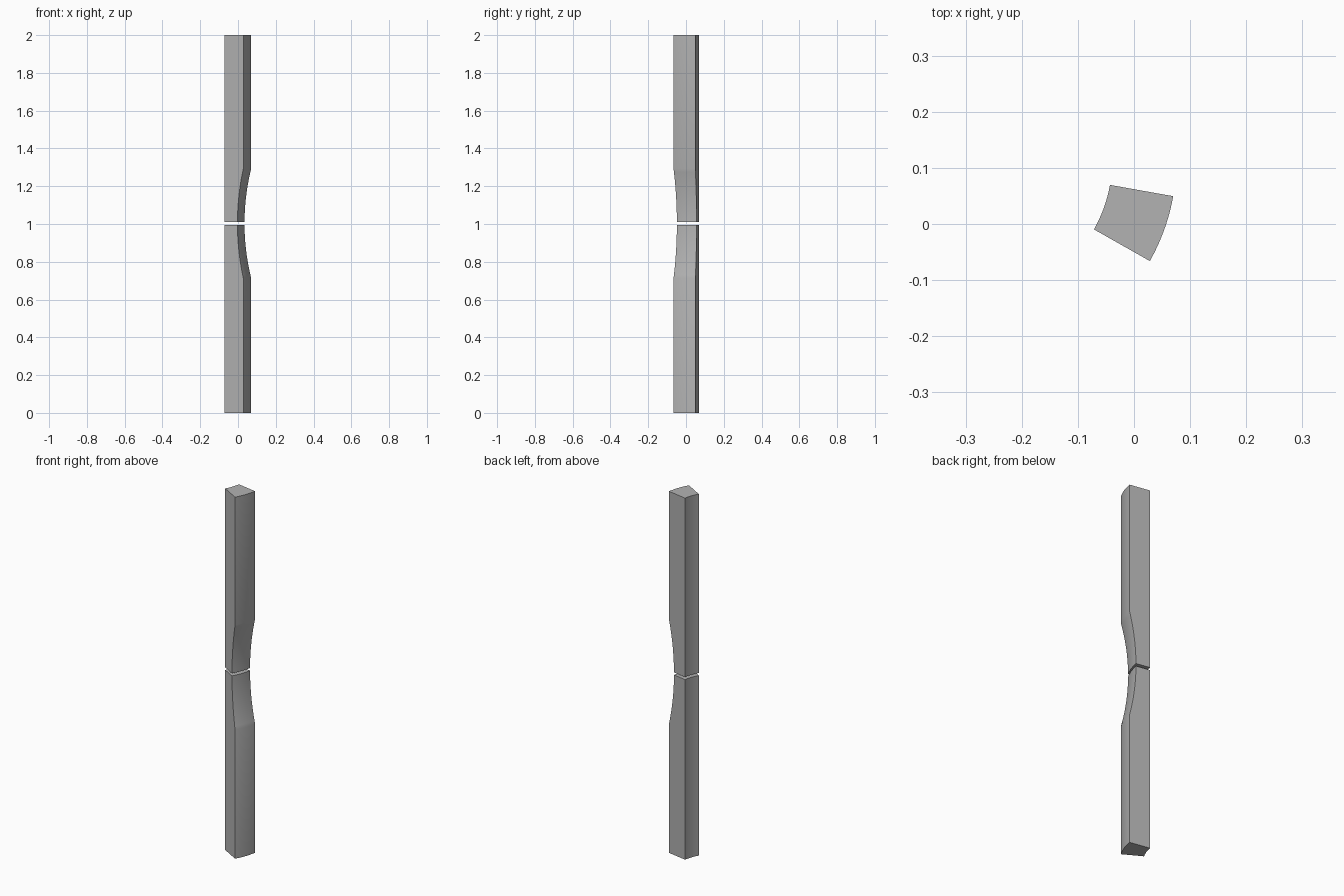
import bpy, bmesh
from math import sin, cos, radians, sqrt

cube = bpy.data.objects.get("Cube")
if cube:
    bpy.data.objects.remove(cube, do_unlink=True)

grey = bpy.data.materials.new("plain grey")
grey.use_nodes = True
COLOUR = (0.45, 0.45, 0.45, 1)
grey.diffuse_color = COLOUR
grey.node_tree.nodes["Principled BSDF"].inputs["Base Color"].default_value = COLOUR

# Ring-segment cross-section
CX, CY = -0.289, 0.1135
R_IN, R_OUT = 0.25, 0.3645
ANGLE_FROM, ANGLE_TO = radians(-29.5), radians(-10.1)
ARC_STEPS = 12

# Shallow circular scoop in the outer face, around the gap
MID, HALF, DEPTH = 1.003, 0.29, 0.036
SCOOP_R = (HALF ** 2 + DEPTH ** 2) / (2 * DEPTH)
SCOOP_STEPS = 16


def outer_radius(z):
    d = z - MID
    return min(R_OUT, R_OUT - DEPTH + SCOOP_R - sqrt(SCOOP_R ** 2 - d * d))


def bar(name, z_end, z_gap):
    """Sweep an (r, z) outline around the ring axis and cap both sides."""
    z_scoop = MID + HALF * (1 if z_end > MID else -1)
    zs = [z_end] + [z_scoop + (z_gap - z_scoop) * i / SCOOP_STEPS
                    for i in range(SCOOP_STEPS + 1)]
    outline = [(R_IN, z_gap), (R_IN, z_end)] + [(outer_radius(z), z) for z in zs]

    bm = bmesh.new()
    loops = []
    for i in range(ARC_STEPS + 1):
        a = ANGLE_FROM + (ANGLE_TO - ANGLE_FROM) * i / ARC_STEPS
        loops.append([bm.verts.new((CX + r * cos(a), CY + r * sin(a), z))
                      for r, z in outline])
    n = len(outline)
    for p, q in zip(loops, loops[1:]):
        for j in range(n):
            k = (j + 1) % n
            bm.faces.new((p[j], p[k], q[k], q[j]))
    bm.faces.new(loops[0])
    bm.faces.new(loops[-1])
    bmesh.ops.recalc_face_normals(bm, faces=bm.faces)

    mesh = bpy.data.meshes.new(name)
    bm.to_mesh(mesh)
    bm.free()
    mesh.materials.append(grey)
    obj = bpy.data.objects.new(name, mesh)
    bpy.context.collection.objects.link(obj)
    bpy.ops.object.select_all(action="DESELECT")
    obj.select_set(True)
    bpy.context.view_layer.objects.active = obj
    bpy.ops.object.shade_smooth_by_angle(angle=radians(30))


# Two bars with a narrow gap between them
bar("lower_bar", 0, 0.996)
bar("upper_bar", 2, 1.01)
